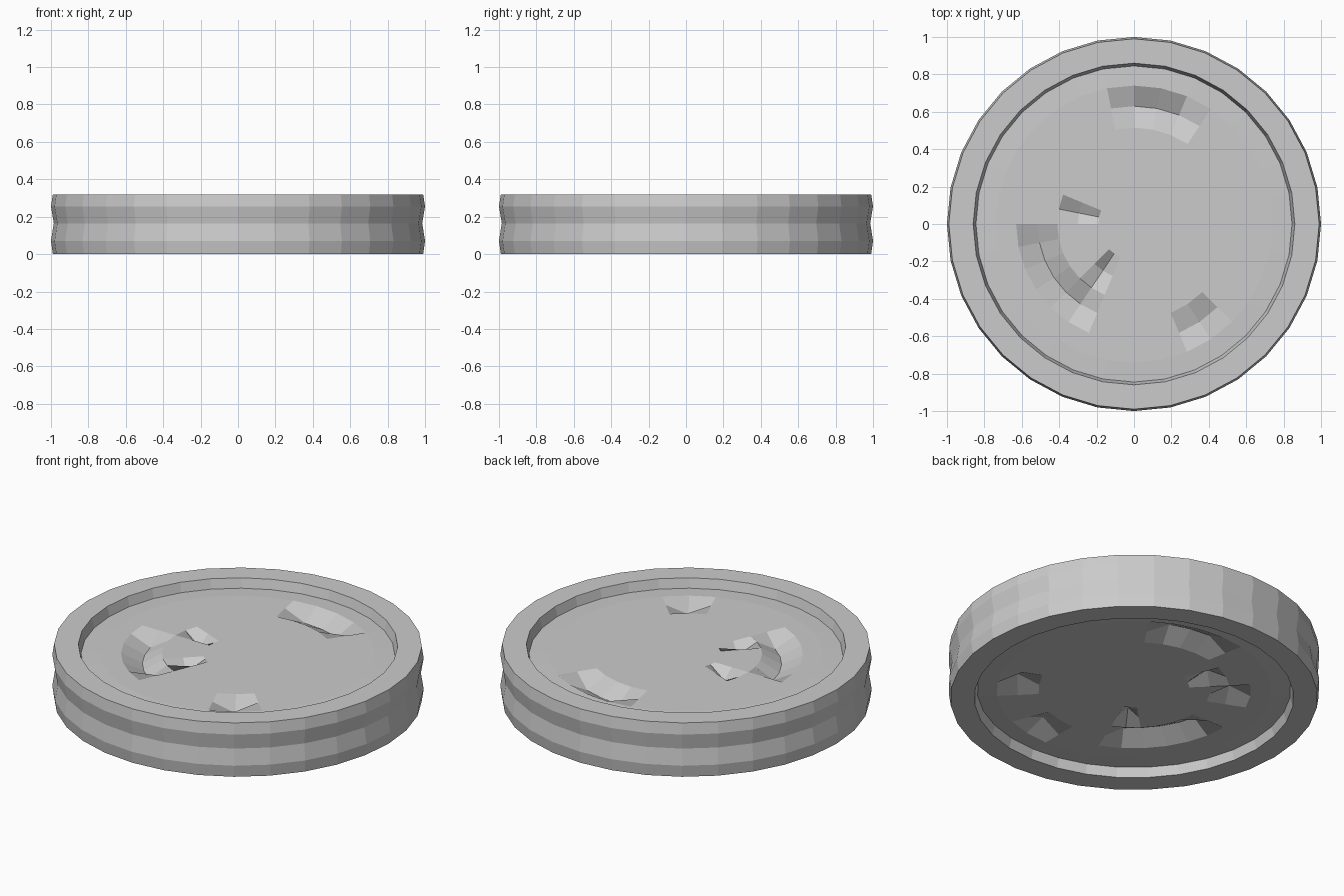
import bpy, bmesh, math

if "Cube" in bpy.data.objects:
    bpy.data.objects.remove(bpy.data.objects["Cube"])

SIDES = 32
H = 0.32
STEP = 2 * math.pi / SIDES


def make_object(name, bm):
    bmesh.ops.remove_doubles(bm, verts=bm.verts, dist=1e-5)
    mesh = bpy.data.meshes.new(name)
    bm.to_mesh(mesh)
    bm.free()
    obj = bpy.data.objects.new(name, mesh)
    bpy.context.collection.objects.link(obj)
    return obj


def lathe(profile, offset):
    """Revolve (radius, z) points; offset(ring, side) shifts a vertex in z."""
    bm = bmesh.new()
    rings = []
    for i, (r, z) in enumerate(profile):
        rings.append([bm.verts.new((r * math.cos(k * STEP), r * math.sin(k * STEP),
                                    z + offset(i, k))) for k in range(SIDES)])
    for a, b in zip(rings, rings[1:]):
        for k in range(SIDES):
            n = (k + 1) % SIDES
            bm.faces.new((a[k], a[n], b[n], b[k]))
    return bm, rings


# Rim: inner wall, flat lips and a slightly waisted outer edge
rim_profile = [(0.845, 0.055), (0.86, 0), (0.99, 0), (1.0, 0.07), (0.985, 0.165),
               (1.0, 0.255), (0.99, H), (0.86, H), (0.845, H - 0.055)]
bm, _ = lathe(rim_profile, lambda i, k: 0)
make_object("rim", bm)

# Recessed faces: polar grids with a few vertices pushed in as dents
RADII = [0.845, 0.74, 0.63, 0.515, 0.41, 0.3, 0.19]
DEPTH = 0.06


def face_plate(name, top, dents):
    def offset(i, k):
        return -DEPTH if (i, k) in dents else 0
    bm, rings = lathe([(r, H - (0.055 if i == 0 else 0.05)) for i, r in enumerate(RADII)],
                      offset)
    bm.faces.new(rings[-1])
    if not top:
        for v in bm.verts:
            v.co.z = H - v.co.z
    bmesh.ops.recalc_face_normals(bm, faces=bm.faces)
    want = 1 if top else -1
    if sum(f.normal.z for f in bm.faces) * want < 0:
        bmesh.ops.reverse_faces(bm, faces=bm.faces)
    make_object(name, bm)


def arc(ring, start, end):
    return {(ring, k) for k in range(start, end + 1)}


groove = arc(2, 6, 8)
crescent = arc(3, 17, 21)
face_plate("top_face", True, groove | crescent | {(5, 15), (5, 21), (2, 27)})
face_plate("bottom_face", False,
           groove | crescent | {(5, 21), (4, 11), (3, 13), (2, 25), (2, 29)})
